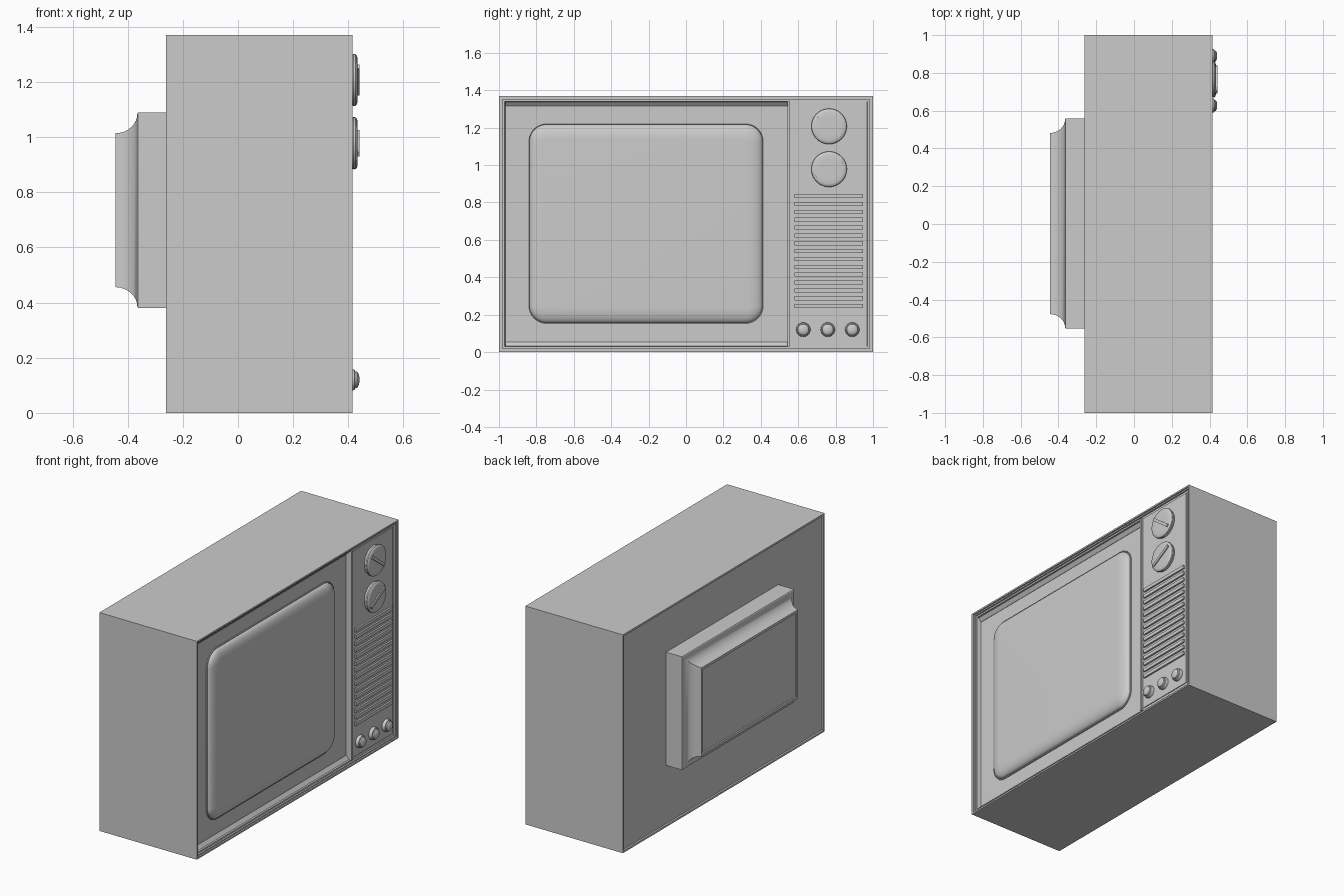
import bpy, bmesh
from math import pi, sin, cos, radians, atan2

if "Cube" in bpy.data.objects:
    bpy.data.objects.remove(bpy.data.objects["Cube"])


def loft(name, loops, angle=30):
    """Skin a stack of equal-length point loops and cap both ends."""
    bm = bmesh.new()
    rings = [[bm.verts.new(p) for p in loop] for loop in loops]
    n = len(rings[0])
    for a, b in zip(rings, rings[1:]):
        for i in range(n):
            j = (i + 1) % n
            bm.faces.new((a[i], a[j], b[j], b[i]))
    bm.faces.new(rings[0])
    bm.faces.new(rings[-1])
    bmesh.ops.recalc_face_normals(bm, faces=bm.faces)
    me = bpy.data.meshes.new(name)
    bm.to_mesh(me)
    bm.free()
    ob = bpy.data.objects.new(name, me)
    bpy.context.collection.objects.link(ob)
    bpy.context.view_layer.objects.active = ob
    bpy.ops.object.select_all(action='DESELECT')
    ob.select_set(True)
    bpy.ops.object.shade_smooth_by_angle(angle=radians(angle))
    return ob


def rect(x, y0, y1, z0, z1, inset=0.0):
    y0, y1, z0, z1 = y0 + inset, y1 - inset, z0 + inset, z1 - inset
    return [(x, y0, z0), (x, y1, z0), (x, y1, z1), (x, y0, z1)]


def round_rect(x, y0, y1, z0, z1, r, inset, seg=10):
    pts = []
    centres = ((y1 - r, z1 - r), (y0 + r, z1 - r), (y0 + r, z0 + r), (y1 - r, z0 + r))
    for k, (cy, cz) in enumerate(centres):
        for i in range(seg + 1):
            a = pi / 2 * (k + i / seg)
            pts.append((x, cy + (r - inset) * cos(a), cz + (r - inset) * sin(a)))
    return pts


def disc(name, y, z, profile, seg=40):
    return loft(name, [[(x, y + r * cos(2 * pi * i / seg), z + r * sin(2 * pi * i / seg))
                        for i in range(seg)] for x, r in profile])


def slab(name, x0, x1, y0, y1, z0, z1):
    return loft(name, [rect(x, y0, y1, z0, z1) for x in (x0, x1)])


# Cabinet with stepped front rim and shallow recessed back panel
B = (-1, 1, 0, 1.37)
cabinet = [(-.253, .014), (-.262, .012), (-.262, 0), (.415, 0), (.415, .010),
           (.407, .011), (.407, .019), (.398, .020), (.398, .030), (.37, .034)]
loft("cabinet", [rect(x, *B, i) for x, i in cabinet], 20)

# Sloped moulding rails along the screen panel
for name, za, zb in (("top_rail", 1.337, 1.315), ("bottom_rail", .033, .055)):
    loft(name, [[(x, y, z) for x, z in ((.365, za), (.39, za), (.372, zb), (.365, zb))]
                for y in (-.965, .545)])

# Divider and control panel
slab("divider", .365, .408, .543, .555, .03, 1.34)
slab("control_panel_frame", .365, .398, .555, .968, .03, 1.34)
slab("control_panel", .39, .403, .562, .96, .04, 1.335)

# Convex screen with a narrow surround
S = (-.845, .418, .148, 1.225)
loft("screen_surround", [round_rect(x, *S, .10, i) for x, i in
                         ((.365, 0), (.376, 0), (.376, .005), (.371, .008))])
screen = [(.366, .008)] + [(.374 + .034 * sin(t), .008 + .08 * (1 - cos(t)))
                           for t in [pi / 2 * k / 8 for k in range(9)]]
loft("screen", [round_rect(x, *S, .10, i) for x, i in screen], 40)

# Speaker slats
for i in range(15):
    z = .235 + i * .042
    slab(f"speaker_slat_{i + 1}", .40, .414, .58, .945, z, z + .022)

# Tuning knobs with diagonal grips
knob = [(.40, .088), (.415, .092), (.419, .095), (.426, .094), (.431, .089), (.434, .078), (.434, .05)]
for k, (z, dy, dz) in enumerate(((1.207, .13, -.10), (.978, .13, .075))):
    disc(f"tuning_knob_{k + 1}", .765, z, knob)
    grip = slab(f"knob_grip_{k + 1}", .43, .441, -.08, .08, -.009, .009)
    grip.location = (0, .765, z)
    grip.rotation_euler.x = atan2(dz, dy)

# Small buttons
button = [(.40, .038), (.418, .038), (.423, .036), (.425, .031), (.432, .029), (.437, .022), (.44, .010)]
for k, y in enumerate((.627, .758, .889)):
    disc(f"button_{k + 1}", y, .12, button, 32)

# Rear tube housing with concave shoulder and recessed end panel
H = (-.553, .558, .38, 1.09)
rear = [(-.25, 0), (-.362, 0), (-.365, .004)]
rear += [(-.445 + .08 * cos(t), .004 + .072 * sin(t)) for t in [pi / 2 * k / 8 for k in range(1, 9)]]
rear += [(-.445, .092), (-.438, .094)]
loft("rear_housing", [rect(x, *H, i) for x, i in rear])
